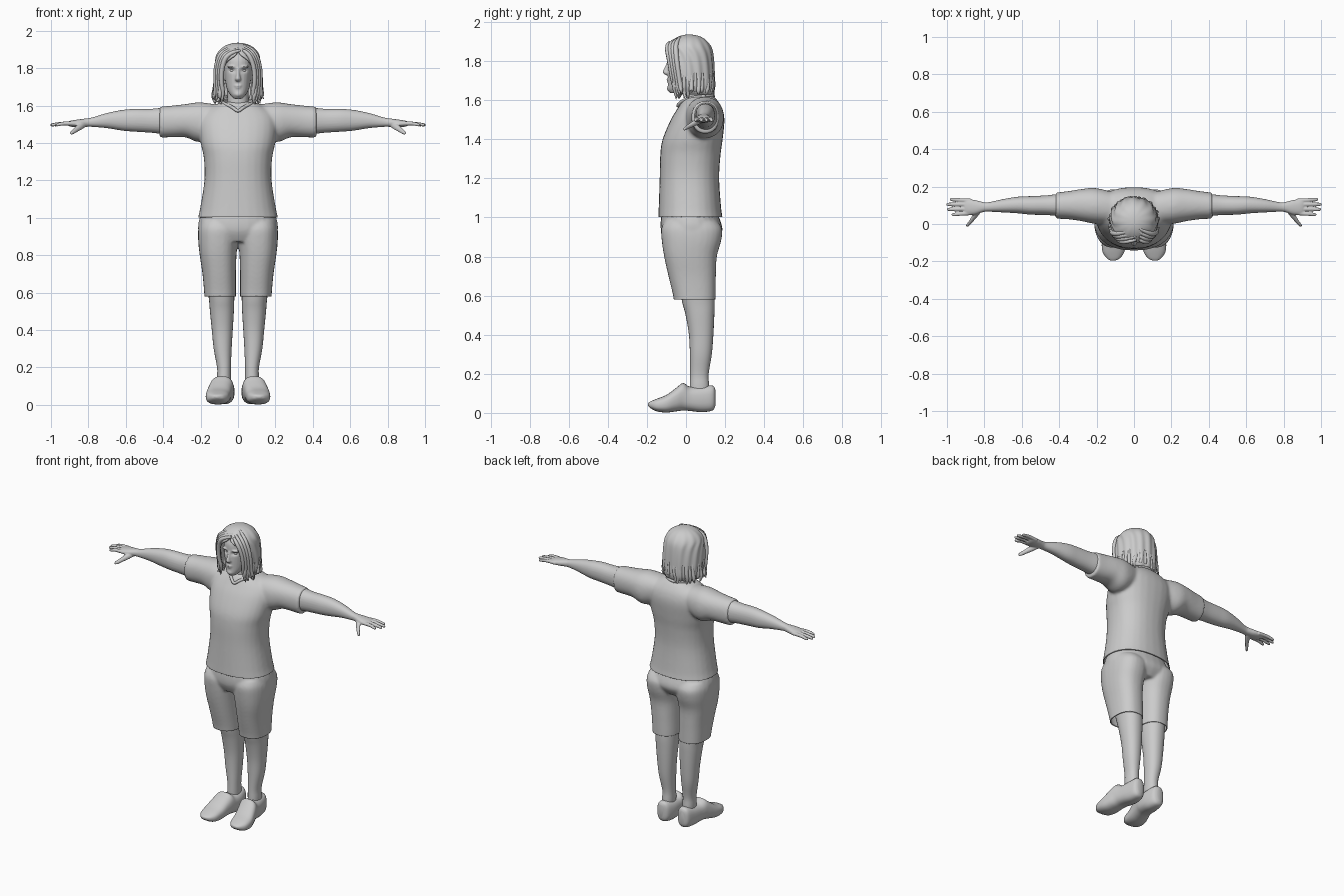
import bpy, bmesh, math, random
from mathutils import Vector

random.seed(4)


def loft(bm, axis, stations, n=28, p=2.2, sub=4):
    """Closed tube along an axis; station = (t, lo1, hi1, lo2, hi2), splined between."""
    rows, last = [], len(stations) - 1
    for i in range(last):
        a, b, c, d = (stations[max(0, min(last, i + k))] for k in (-1, 0, 1, 2))
        for s in range(sub):
            u = s / sub
            rows.append([0.5 * (2*q + (r-o)*u + (2*o-5*q+4*r-w)*u*u + (3*q-o-3*r+w)*u**3)
                         for o, q, r, w in zip(a, b, c, d)])
    rows.append(stations[-1])
    rings = []
    for t, l1, h1, l2, h2 in rows:
        ring = []
        for k in range(n):
            c, s = math.cos(2*math.pi*k/n), math.sin(2*math.pi*k/n)
            e1 = (l1+h1)/2 + (h1-l1)/2 * math.copysign(abs(c)**(2/p), c)
            e2 = (l2+h2)/2 + (h2-l2)/2 * math.copysign(abs(s)**(2/p), s)
            ring.append(bm.verts.new({'x': (t, e1, e2), 'y': (e1, t, e2), 'z': (e1, e2, t)}[axis]))
        rings.append(ring)
    for r, q in zip(rings, rings[1:]):
        for k in range(n):
            bm.faces.new((r[k], r[(k+1) % n], q[(k+1) % n], q[k]))
    bm.faces.new(rings[0])
    bm.faces.new(rings[-1])


def ball(bm, c, r):
    vs = bmesh.ops.create_uvsphere(bm, u_segments=16, v_segments=12, radius=1)['verts']
    for v in vs:
        v.co = Vector((c[i] + v.co[i]*r[i] for i in range(3)))


def finish(name, bm):
    bmesh.ops.recalc_face_normals(bm, faces=bm.faces)
    me = bpy.data.meshes.new(name)
    bm.to_mesh(me)
    bm.free()
    me.shade_smooth()
    ob = bpy.data.objects.new(name, me)
    bpy.context.collection.objects.link(ob)
    return ob


def fuse(name, bm, voxel, smooth, cuts=(), mirror=False, dents=(), cloth=0):
    """Merge overlapping solids into one skin, then trim the hems and dent the surface."""
    ob = finish(name, bm)
    m = ob.modifiers.new('fuse', 'REMESH')
    m.mode, m.voxel_size = 'VOXEL', voxel
    m = ob.modifiers.new('relax', 'SMOOTH')
    m.factor, m.iterations = 0.5, smooth
    me = bpy.data.meshes.new_from_object(ob.evaluated_get(bpy.context.evaluated_depsgraph_get()))
    ob.modifiers.clear()
    b = bmesh.new()
    b.from_mesh(me)
    for co, no in cuts:
        bmesh.ops.bisect_plane(b, geom=b.verts[:] + b.edges[:] + b.faces[:],
                               plane_co=co, plane_no=no, clear_outer=True)
    for c, r, depth in dents:
        for v in b.verts:
            if v.co.y < 0:
                v.co.y += depth * math.exp(-((v.co.x-c[0])/r[0])**2 - ((v.co.z-c[1])/r[1])**2)
    b.to_mesh(me)
    b.free()
    ob.data = me
    me.shade_smooth()
    if mirror:
        ob.modifiers.new('mirror', 'MIRROR')
    if cloth:
        m = ob.modifiers.new('cloth', 'SOLIDIFY')
        m.thickness, m.offset = cloth, -1
    return ob


def strands(name, paths, bevel):
    """Round strands; path = list of (x, y, z, radius)."""
    cu = bpy.data.curves.new(name, 'CURVE')
    cu.dimensions, cu.bevel_depth, cu.bevel_resolution, cu.resolution_u = '3D', bevel, 2, 4
    cu.use_fill_caps = True
    for pts, closed in paths:
        sp = cu.splines.new('NURBS')
        sp.points.add(len(pts) - 1)
        for q, (x, y, z, r) in zip(sp.points, pts):
            q.co, q.radius = (x, y, z, 1), r
        sp.order_u, sp.use_endpoint_u, sp.use_cyclic_u = 3, not closed, closed
    ob = bpy.data.objects.new(name, cu)
    bpy.context.collection.objects.link(ob)
    bpy.ops.object.select_all(action='DESELECT')
    bpy.context.view_layer.objects.active = ob
    ob.select_set(True)
    bpy.ops.object.convert(target='MESH')
    bpy.context.object.data.shade_smooth()


# Shirt: torso and sleeves, open at the hems
bm = bmesh.new()
loft(bm, 'z', [(.96, -.222, .222, -.14, .19), (1.0, -.215, .215, -.142, .187),
               (1.05, -.203, .203, -.14, .18), (1.2, -.18, .18, -.135, .17),
               (1.32, -.183, .183, -.132, .177), (1.4, -.2, .2, -.12, .188),
               (1.5, -.21, .21, -.078, .197), (1.56, -.19, .19, -.042, .185),
               (1.6, -.13, .13, -.015, .16), (1.62, -.08, .08, .005, .14)], p=2.3)
for s in (1, -1):
    loft(bm, 'x', [(s*.08, .0, .16, 1.46, 1.6), (s*.2, .0, .192, 1.405, 1.617),
                   (s*.28, .015, .187, 1.43, 1.608), (s*.35, .025, .176, 1.43, 1.6),
                   (s*.42, .028, .168, 1.428, 1.594)])
fuse('shirt', bm, .008, 14, [((0, 0, 1.003), (0, 0, -1)), ((.38, 0, 0), (1, 0, -.04)),
                             ((-.38, 0, 0), (-1, 0, -.04))], cloth=.006)

# Collar
strands('collar', [([(0, -.045, 1.565, 1), (.03, -.028, 1.592, 1), (.08, .02, 1.612, 1),
                     (.08, .1, 1.622, 1), (0, .15, 1.622, 1), (-.08, .1, 1.622, 1),
                     (-.08, .02, 1.612, 1), (-.03, -.028, 1.592, 1)], True)], .009)

# Shorts
bm = bmesh.new()
loft(bm, 'z', [(.87, -.17, .17, -.1, .15), (.93, -.212, .212, -.128, .187),
               (1.0, -.205, .205, -.128, .17), (1.05, -.175, .175, -.115, .15)])
for s in (1, -1):
    loft(bm, 'z', [(z, *sorted((s*a, s*b)), f, k) for z, a, b, f, k in
                   ((.54, .012, .178, -.058, .15), (.6, .011, .181, -.066, .151),
                    (.7, .011, .19, -.09, .153), (.8, .008, .205, -.112, .158),
                    (.88, 0, .213, -.124, .18), (.94, 0, .212, -.127, .185),
                    (.98, .01, .2, -.11, .16))], p=2.4)
fuse('shorts', bm, .007, 10, [((0, 0, .58), (0, 0, -1))], cloth=.006)

# Legs
bm = bmesh.new()
loft(bm, 'z', [(.06, .04, .11, .02, .12), (.14, .038, .112, .02, .118),
               (.2, .038, .112, .021, .116), (.3, .034, .13, .02, .132),
               (.4, .028, .14, .015, .14), (.5, .022, .15, -.002, .145),
               (.56, .02, .155, -.018, .147), (.64, .018, .165, -.035, .145)])
finish('legs', bm).modifiers.new('mirror', 'MIRROR')

# Shoes: long pointed toe, raised tongue, turned out a little
bm = bmesh.new()
loft(bm, 'y', [(.15, .06, .095, .035, .12), (.135, .035, .115, .012, .14),
               (.08, .02, .128, .004, .136), (.02, .02, .138, .01, .134),
               (-.015, .025, .148, .012, .153), (-.05, .033, .16, .008, .128),
               (-.1, .042, .172, .002, .092), (-.15, .052, .168, .008, .072),
               (-.183, .075, .145, .025, .058), (-.195, .1, .125, .038, .05)], p=2.6)
finish('shoes', bm).modifiers.new('mirror', 'MIRROR')

# Arms with palm, four fingers and thumb
bm = bmesh.new()
loft(bm, 'x', [(.33, .037, .163, 1.445, 1.59), (.4, .042, .161, 1.448, 1.588),
               (.47, .048, .153, 1.455, 1.582), (.55, .05, .149, 1.46, 1.582),
               (.62, .057, .146, 1.466, 1.576), (.7, .062, .133, 1.479, 1.56),
               (.78, .066, .116, 1.486, 1.536), (.81, .063, .118, 1.486, 1.531),
               (.85, .05, .128, 1.484, 1.526), (.89, .049, .133, 1.486, 1.52),
               (.908, .055, .13, 1.492, 1.514)])
for y0, y1, tip in ((.058, .05, .975), (.081, .078, 1.0), (.104, .105, 1.004), (.125, .131, .985)):
    loft(bm, 'x', [(x, y-r, y+r, z-r, z+r) for x, y, z, r in
                   ((.87, y0, 1.503, .011), (.93, (y0+y1)/2, 1.504, .0105),
                    (tip-.012, y1, 1.497, .009), (tip, y1, 1.495, .005))], n=12)
loft(bm, 'y', [(y, x-r, x+r, z-r, z+r) for y, x, z, r in
               ((.08, .825, 1.498, .016), (.05, .845, 1.486, .017), (.02, .867, 1.47, .0135),
                (-.003, .886, 1.456, .011), (-.014, .893, 1.451, .006))], n=12)
fuse('arms', bm, .0042, 3, mirror=True)

# Head and neck: skull, nose, brow, lips, chin and ears
bm = bmesh.new()
loft(bm, 'z', [(1.54, -.07, .07, -.005, .125), (1.6, -.058, .058, 0, .115),
               (1.7, -.055, .055, 0, .11)])
loft(bm, 'z', [(1.636, -.022, .022, -.08, -.03), (1.655, -.04, .04, -.093, .02),
               (1.69, -.06, .06, -.092, .07), (1.75, -.071, .071, -.094, .11),
               (1.8, -.077, .077, -.093, .125), (1.85, -.08, .08, -.088, .125),
               (1.89, -.065, .065, -.06, .105), (1.912, -.03, .03, -.02, .06)])
loft(bm, 'z', [(1.728, -.01, .01, -.105, -.07), (1.74, -.017, .017, -.118, -.07),
               (1.752, -.013, .013, -.117, -.07), (1.78, -.009, .009, -.104, -.07),
               (1.8, -.01, .01, -.097, -.07)], n=16)
ball(bm, (0, -.084, 1.706), (.024, .016, .006))
ball(bm, (0, -.082, 1.695), (.02, .016, .006))
ball(bm, (0, -.08, 1.66), (.022, .018, .016))
for s in (1, -1):
    ball(bm, (s*.033, -.08, 1.807), (.026, .016, .007))
    ball(bm, (s*.078, .02, 1.765), (.01, .02, .034))
fuse('head', bm, .0045, 4, dents=[((s*.031, 1.788), (.016, .01), .012) for s in (1, -1)])

# Eyes
bm = bmesh.new()
for s in (1, -1):
    ball(bm, (s*.031, -.066, 1.787), (.013, .013, .009))
finish('eyes', bm)

# Hair shell: z, half width, front, back, half-angle of the face opening
bm = bmesh.new()
levels = [(1.936, .01, .0, .03, 0), (1.931, .045, -.03, .065, 0), (1.915, .08, -.062, .095, 0),
          (1.89, .104, -.09, .118, 0), (1.868, .116, -.106, .13, .12), (1.845, .122, -.11, .137, .5),
          (1.8, .127, -.11, .142, .72), (1.75, .13, -.108, .145, .8), (1.7, .13, -.1, .147, .82),
          (1.66, .125, -.085, .148, .75), (1.625, .112, -.065, .14, .75)]
N, rows = 72, []
for i, (z, hx, f, k, gap) in enumerate(levels):
    row = []
    for j in range(N + 1):
        a = gap + (2*math.pi - 2*gap) * j / N
        w = 1 + .022*math.sin(j*1.05 + i*.25)*min(1, i/4) + .012*math.sin(j*.41 - i*.3)
        row.append(bm.verts.new((hx*w*math.sin(a), (f+k)/2 - (k-f)/2*w*math.cos(a), z)))
    rows.append(row)
for r, q in zip(rows, rows[1:]):
    for j in range(N):
        bm.faces.new((r[j], r[j+1], q[j+1], q[j]))
bm.faces.new(rows[0][:-1])
bmesh.ops.remove_doubles(bm, verts=bm.verts, dist=.0004)
ob = finish('hair', bm)
m = ob.modifiers.new('thickness', 'SOLIDIFY')
m.thickness, m.offset = .014, -1
ob.modifiers.new('round', 'SUBSURF').levels = 1

# Hair locks: curled ends all round, and swept strands framing the face
paths = []
for i in range(30):
    a = .85 + (2*math.pi - 1.7) * i / 29
    sx, sy = math.sin(a), -math.cos(a)
    end, out, tw = random.uniform(1.6, 1.65), random.uniform(-.012, .02), random.uniform(-.02, .02)
    paths.append(([(sx*.122, .02 + sy*.118, 1.74, .6), (sx*.126, .02 + sy*.122, 1.68, 1),
                   (sx*.116 + tw, .02 + sy*.112, 1.64, 1),
                   (sx*(.118+out), .02 + sy*(.112+out), end, .25)], False))
for s in (1, -1):
    for k in range(4):
        paths.append(([(.02 + s*.008, -.085 + k*.02, 1.895 + k*.009, .6),
                       (s*(.055 + .01*k), -.1 + k*.015, 1.882 + k*.007, 1.1),
                       (s*(.086 + .011*k), -.085 + k*.012, 1.81, 1.1),
                       (s*(.09 + .01*k), -.072 + k*.012, 1.72, 1),
                       (s*(.076 + .014*k), -.058 + k*.01, 1.66, .9),
                       (s*(.092 + .015*k), -.05 + k*.01, 1.605 + .01*k, .2)], False))
strands('hair_locks', paths, .012)
